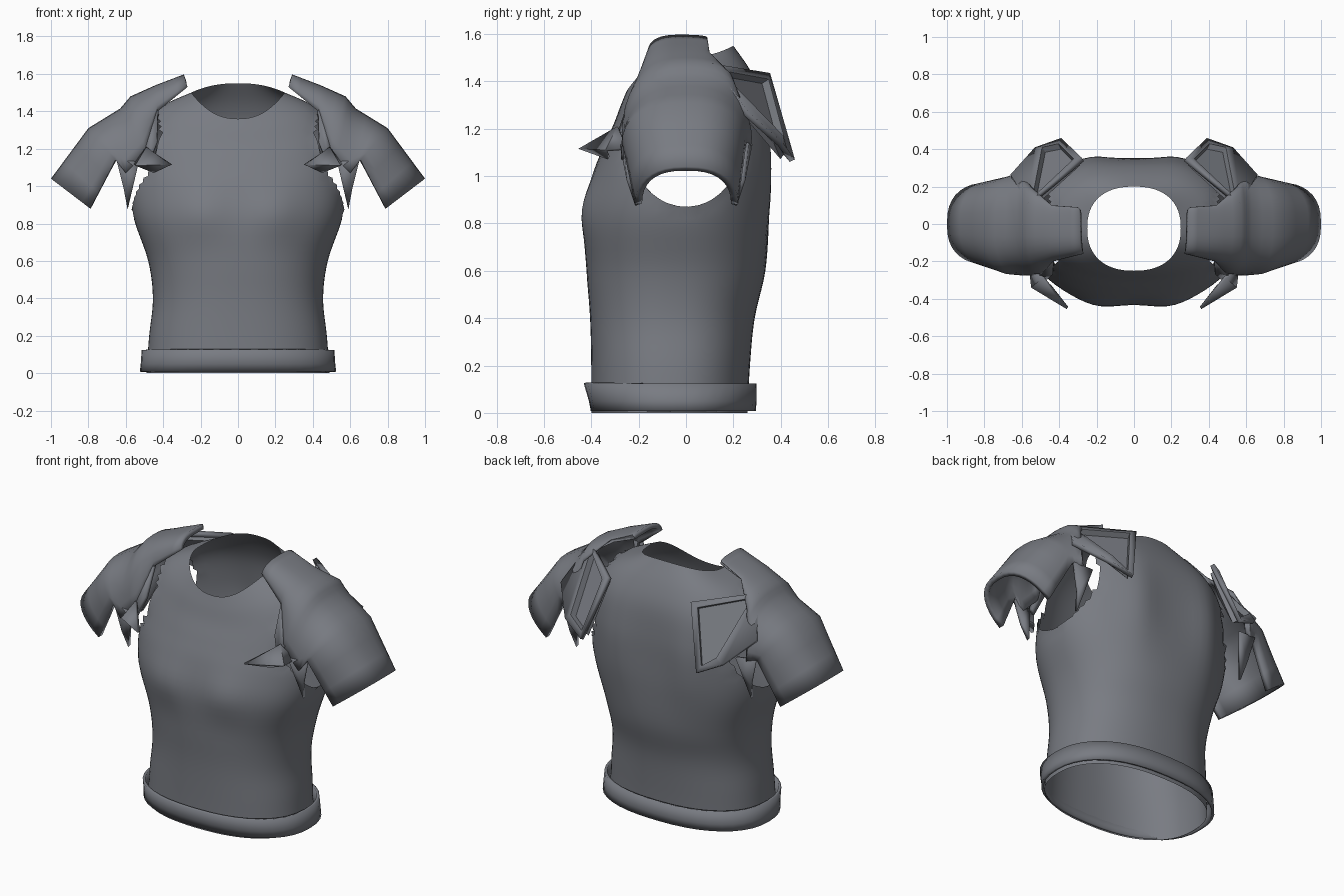
import bpy, bmesh, math
from mathutils import Vector

if "Cube" in bpy.data.objects:
    bpy.data.objects.remove(bpy.data.objects["Cube"])

steel = bpy.data.materials.new("steel grey")
steel.diffuse_color = (0.19, 0.20, 0.225, 1)
steel.use_nodes = True
steel.node_tree.nodes["Principled BSDF"].inputs["Base Color"].default_value = steel.diffuse_color


def make(name, bm, angle=35, thick=0, mirror=False):
    """Turn a bmesh into an object, with optional thickness and x mirror."""
    me = bpy.data.meshes.new(name)
    bm.to_mesh(me)
    bm.free()
    ob = bpy.data.objects.new(name, me)
    bpy.context.collection.objects.link(ob)
    me.materials.append(steel)
    if thick:
        m = ob.modifiers.new("thickness", 'SOLIDIFY')
        m.thickness, m.offset = thick, -1
    if mirror:
        m = ob.modifiers.new("mirror", 'MIRROR')
        m.use_mirror_merge = False
    bpy.ops.object.select_all(action='DESELECT')
    ob.select_set(True)
    bpy.context.view_layer.objects.active = ob
    bpy.ops.object.shade_smooth_by_angle(angle=math.radians(angle))
    return ob


def loft(rows, closed):
    """Skin a list of equally long point rows."""
    bm = bmesh.new()
    vs = [[bm.verts.new(p) for p in r] for r in rows]
    n = len(rows[0])
    for a, b in zip(vs, vs[1:]):
        for i in range(n if closed else n - 1):
            j = (i + 1) % n
            bm.faces.new((a[i], a[j], b[j], b[i]))
    bm.normal_update()
    return bm


def spow(v, e):
    return math.copysign(abs(v) ** e, v)


def ring(row, n=72):
    """Rounded body section whose front, side and back heights may differ."""
    w, yf, yb, zf, zs, zb = row
    pts = []
    for i in range(n):
        a = 2 * math.pi * i / n
        c, s = math.cos(a), math.sin(a)
        x = w * spow(c, 0.86)
        y = (yf + yb) / 2 + (yb - yf) / 2 * spow(s, 0.86)
        z = zs + ((zf if s < 0 else zb) - zs) * s * s
        # chest swell in front, shallow spine groove behind
        if s < 0:
            y -= 0.025 * math.exp(-((abs(x) - 0.2) / 0.13) ** 2 - ((z - 0.86) / 0.13) ** 2)
        elif z > 0.5:
            y += 0.03 * math.exp(-((abs(x) - 0.25) / 0.12) ** 2 - ((z - 1.05) / 0.3) ** 2)
        pts.append((x, y, z))
    return pts


def refine(keys, k):
    """Catmull-Rom subdivision between key rows."""
    out = []
    for i in range(len(keys) - 1):
        p = [keys[max(0, min(len(keys) - 1, i + d))] for d in (-1, 0, 1, 2)]
        for s in range(k):
            t = s / k
            out.append([0.5 * (2 * b + (c - a) * t + (2 * a - 5 * b + 4 * c - d) * t * t
                               + (3 * b - a - 3 * c + d) * t ** 3) for a, b, c, d in zip(*p)])
    return out + [list(keys[-1])]


# Torso shell: half width, front y, back y, front z, side z, back z
body = [(0.49, -0.40, 0.26, 0, 0, 0), (0.475, -0.40, 0.27, 0.2, 0.2, 0.2),
        (0.455, -0.405, 0.29, 0.4, 0.4, 0.4), (0.48, -0.42, 0.335, 0.6, 0.6, 0.6),
        (0.555, -0.43, 0.35, 0.82, 0.82, 0.82), (0.575, -0.395, 0.35, 1.0, 0.98, 1.0),
        (0.56, -0.35, 0.345, 1.12, 1.14, 1.16), (0.52, -0.305, 0.325, 1.22, 1.3, 1.32),
        (0.42, -0.275, 0.275, 1.3, 1.42, 1.44), (0.25, -0.25, 0.20, 1.36, 1.50, 1.55)]
bm = loft([ring(r) for r in refine(body, 5)], True)
AZ, RY, RZ = 1.14, 0.235, 0.27          # armhole centre height and radii


def arm(co):
    return math.hypot(co.y / RY, (co.z - AZ) / RZ) if abs(co.x) > 0.3 else 9


bmesh.ops.delete(bm, geom=[f for f in bm.faces if arm(f.calc_center_median()) < 1], context='FACES')
for v in bm.verts:                       # snap the cut edge to a clean oval
    if v.is_boundary and arm(v.co) < 1.5:
        k = arm(v.co)
        v.co.y /= k
        v.co.z = AZ + (v.co.z - AZ) / k
make("torso_shell", bm, 60)

# Waist band
belt = [(0.525, -0.402, 0.295, 0.008, 0.008, 0.008), (0.52, -0.41, 0.298, 0.05, 0.05, 0.05),
        (0.515, -0.432, 0.298, 0.125, 0.125, 0.125)]
make("waist_band", loft([ring(r, 40) for r in belt], True), 30, 0.015)

# Shoulder guard: front bottom, crest and back bottom of each arch
stations = [((0.27, -0.16, 1.53), (0.29, -0.03, 1.597), (0.30, 0.09, 1.585)),
            ((0.43, -0.20, 1.40), (0.44, -0.02, 1.54), (0.44, 0.10, 1.52)),
            ((0.49, -0.27, 1.18), (0.575, 0, 1.48), (0.55, 0.20, 1.40)),
            ((0.60, -0.275, 1.07), (0.63, 0, 1.415), (0.60, 0.28, 1.13)),
            ((0.655, -0.27, 1.14), (0.80, 0, 1.31), (0.655, 0.255, 1.14)),
            ((0.79, -0.215, 0.88), (1.0, 0, 1.04), (0.79, 0.22, 0.88))]


def arch(st, n=9):
    f, c, b = map(Vector, st)
    pts = []
    for i in range(-n, n + 1):
        a = abs(i) / n * math.pi / 2
        e = f if i < 0 else b
        p = c + (e - c) * (1 - max(0, math.cos(a)) ** 0.9)
        p.y = c.y + (e.y - c.y) * math.sin(a) ** 0.8
        pts.append(p)
    return pts


rows = []
arches = [arch(s) for s in stations]
for a, b in zip(arches, arches[1:]):
    rows += [[p.lerp(q, t / 3) for p, q in zip(a, b)] for t in range(3)]
bm = loft(rows + [arches[-1]], False)
if sum(f.normal.z * f.calc_area() for f in bm.faces) < 0:
    bmesh.ops.reverse_faces(bm, faces=bm.faces[:])
make("shoulder_guard", bm, 35, 0.03, True)


def plate(name, polys, thick=0.02, recess=False):
    """Flat mirrored plate from polygons facing away from the body."""
    bm = bmesh.new()
    for poly in polys:
        bm.faces.new([bm.verts.new(p) for p in poly])
    bmesh.ops.remove_doubles(bm, verts=bm.verts[:], dist=1e-4)
    bm.normal_update()
    for f in bm.faces:
        if f.normal.dot(f.calc_center_median() - Vector((0.4, 0, 1.15))) < 0:
            f.normal_flip()
    if recess:                           # sunken panel inside a flat frame
        for width, depth in ((0.05, 0), (0.004, -0.035)):
            bm.faces.ensure_lookup_table()
            panel = max((f for f in bm.faces if len(f.verts) == 4), key=lambda f: f.calc_area())
            bmesh.ops.inset_individual(bm, faces=[panel], thickness=width, depth=depth)
            bm.normal_update()
    make(name, bm, 20, thick, True)


# Framed blade plate behind the shoulder
A, B, C, D, E = ((0.57, 0.11, 1.475), (0.28, 0.355, 1.435), (0.39, 0.46, 1.07),
                 (0.53, 0.41, 1.14), (0.66, 0.265, 1.27))
plate("back_shoulder_plate", [(A, B, C, D), (A, D, E)], 0.025, True)

# Pointed spur in front of the armpit
T, P, Q, R = (0.36, -0.455, 1.115), (0.49, -0.29, 1.21), (0.55, -0.34, 1.11), (0.45, -0.33, 1.07)
plate("front_spur", [(T, P, Q), (T, Q, R), (P, Q, (0.56, -0.25, 1.12))], 0.015)

# Strip under the front edge of the guard
plate("front_strap", [((0.48, -0.19, 1.41), (0.43, -0.20, 1.41), (0.435, -0.27, 1.24),
                       (0.48, -0.31, 1.12), (0.51, -0.29, 1.14))], 0.02)

# Small hanging points under the arm, front and back
for side, s in (("front", -1), ("back", 1)):
    plate(side + "_underarm_point", [((0.53, s * 0.28, 1.13), (0.65, s * 0.265, 1.14),
                                      (0.61, s * 0.25, 0.98), (0.59, s * 0.215, 0.875))], 0.02)
